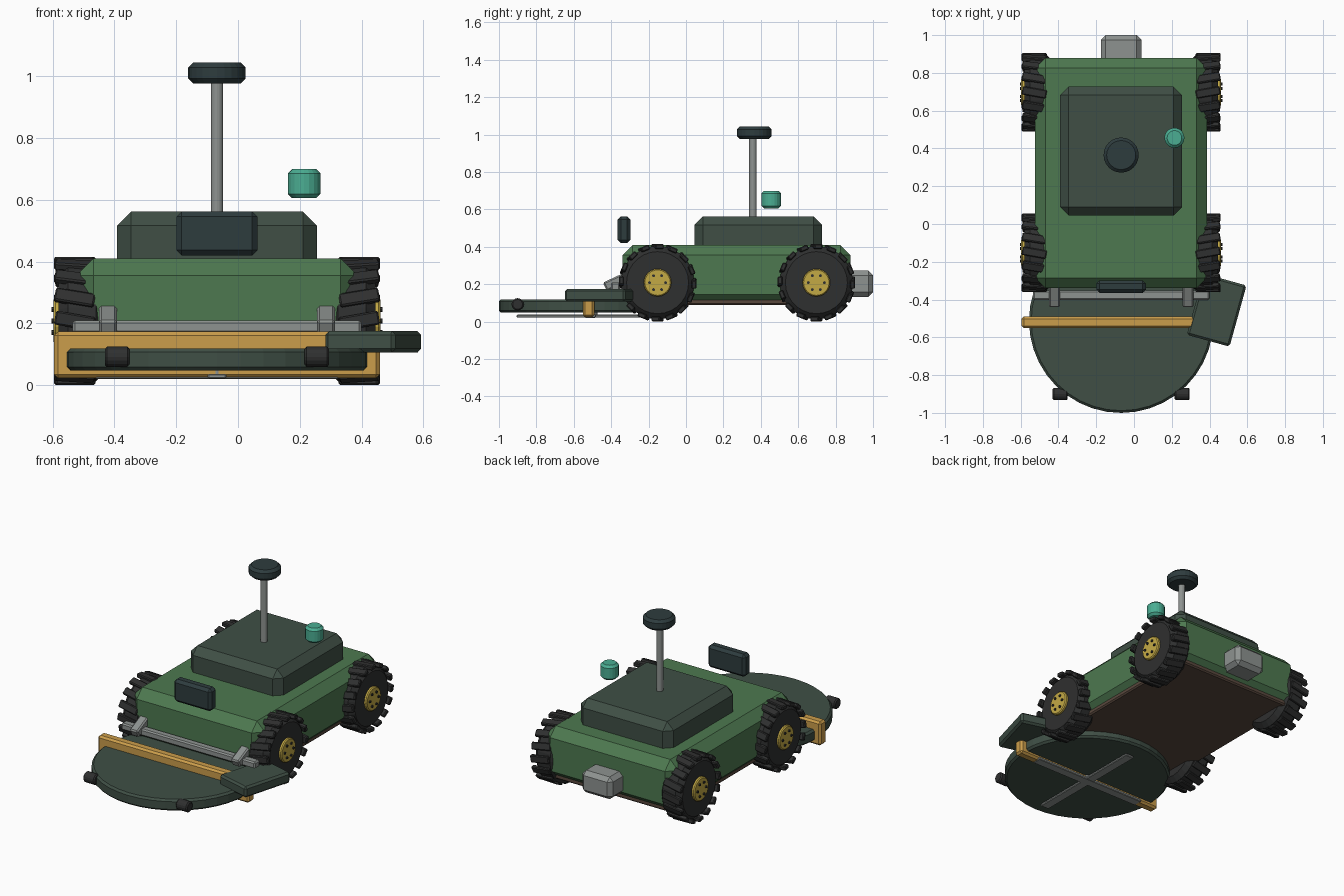
import bpy, bmesh
from math import pi, cos, sin, radians
from mathutils import Matrix, Vector

if "Cube" in bpy.data.objects:
    bpy.data.objects.remove(bpy.data.objects["Cube"])

CX = -0.068  # centre line of the machine


def mat(name, r, g, b):
    m = bpy.data.materials.new(name)
    m.diffuse_color = (r, g, b, 1)
    m.use_nodes = True
    m.node_tree.nodes["Principled BSDF"].inputs["Base Color"].default_value = m.diffuse_color
    return m


GREEN = mat("green_paint", 0.075, 0.19, 0.08)
DARK = mat("dark_green_paint", 0.05, 0.078, 0.06)
SLATE = mat("slate_plastic", 0.027, 0.045, 0.048)
RUBBER = mat("rubber", 0.028, 0.029, 0.029)
STEEL = mat("steel", 0.27, 0.29, 0.28)
AMBER = mat("amber_paint", 0.6, 0.34, 0.07)
GOLD = mat("gold_rim", 0.55, 0.4, 0.06)
TEAL = mat("teal_lens", 0.07, 0.42, 0.29)
BROWN = mat("brown_plate", 0.1, 0.065, 0.047)


def finish(name, bm, material, bevel=0):
    me = bpy.data.meshes.new(name)
    bm.to_mesh(me)
    bm.free()
    me.materials.append(material)
    ob = bpy.data.objects.new(name, me)
    bpy.context.collection.objects.link(ob)
    if bevel:
        b = ob.modifiers.new("bevel", "BEVEL")
        b.width, b.segments, b.limit_method = bevel, 1, "ANGLE"
        b.angle_limit = radians(40)
    return ob


def box(name, x, y, z, material, bevel=0):
    """Box from (min, max) ranges."""
    bm = bmesh.new()
    size = [r[1] - r[0] for r in (x, y, z)]
    bmesh.ops.create_cube(bm, size=1, matrix=Matrix.Diagonal((*size, 1)))
    ob = finish(name, bm, material, bevel)
    ob.location = [sum(r) / 2 for r in (x, y, z)]
    return ob


def add_cyl(bm, r, depth, centre, axis="Z", sides=24):
    rot = Matrix.Rotation(pi / 2, 4, "Y") if axis == "X" else Matrix()
    bmesh.ops.create_cone(bm, cap_ends=True, segments=sides, radius1=r, radius2=r,
                          depth=depth, matrix=Matrix.Translation(centre) @ rot)


def cyl(name, r, depth, centre, material, bevel=0, axis="Z", sides=24):
    bm = bmesh.new()
    add_cyl(bm, r, depth, (0, 0, 0), axis, sides)
    ob = finish(name, bm, material, bevel)
    ob.location = centre
    return ob


def wheel(label, side, y):
    z, R = 0.208, 0.208
    # tyre
    cyl(label + "_tyre", 0.196, 0.15, (CX + side * 0.437, y, z), RUBBER, 0.03, "X", 28)
    # slanted tread lugs
    bm = bmesh.new()
    n = 16
    for i in range(n):
        m = (Matrix.Rotation(2 * pi * i / n, 4, "X") @ Matrix.Translation((0, 0, R - 0.014))
             @ Matrix.Rotation(side * radians(10), 4, "Z") @ Matrix.Diagonal((0.13, 0.045, 0.026, 1)))
        bmesh.ops.create_cube(bm, size=1, matrix=m)
    finish(label + "_tread", bm, RUBBER, 0.005).location = (CX + side * 0.46, y, z)
    # rim and bolts
    cyl(label + "_rim", 0.074, 0.06, (CX + side * 0.499, y, z), GOLD, 0.006, "X")
    bm = bmesh.new()
    for i in range(6):
        a = 2 * pi * i / 6
        add_cyl(bm, 0.008, 0.02, (0, 0.043 * cos(a), 0.043 * sin(a)), "X", 8)
    finish(label + "_bolts", bm, RUBBER).location = (CX + side * 0.526, y, z)


# body, skid plate and hood
box("body", (CX - 0.455, CX + 0.455), (-0.34, 0.88), (0.09, 0.41), GREEN, 0.055)
box("skid_plate", (CX - 0.425, CX + 0.425), (-0.3, 0.85), (0.088, 0.13), BROWN, 0.008)
box("hood", (CX - 0.323, CX + 0.323), (0.045, 0.727), (0.36, 0.562), DARK, 0.045)
box("rear_hitch", (CX - 0.107, CX + 0.107), (0.8, 1.0), (0.132, 0.272), STEEL, 0.025)

# antenna, beacon and front sensor
cyl("mast", 0.02, 0.46, (CX, 0.358, 0.765), STEEL, 0, "Z", 16)
cyl("antenna_cap", 0.093, 0.068, (CX, 0.365, 1.01), SLATE, 0.016)
cyl("beacon", 0.053, 0.094, (0.214, 0.456, 0.652), TEAL, 0.014, "Z", 20)
box("front_sensor", (CX - 0.131, CX + 0.131), (-0.365, -0.298), (0.42, 0.562), SLATE, 0.017)

# wheels
for label, y in (("front", -0.152), ("rear", 0.697)):
    for word, side in (("left", -1), ("right", 1)):
        wheel(f"{label}_{word}_wheel", side, y)

# mower deck, guard bar and discharge chute
cyl("mower_deck", 0.488, 0.072, (CX, -0.512, 0.083), DARK, 0.012, "Z", 40)
box("guard_bar", (CX - 0.527, CX + 0.527), (-0.551, -0.49), (0.023, 0.173), AMBER, 0.012)
chute = box("discharge_chute", (0.32, 0.555), (-0.624, -0.288), (0.106, 0.175), DARK, 0.012)
chute.rotation_euler.z = radians(-15.5)

# crossed blades under the deck
box("blade_across", (CX - 0.393, CX + 0.393), (-0.542, -0.482), (0.02, 0.038), STEEL, 0.004)
box("blade_along", (CX - 0.03, CX + 0.03), (-0.905, -0.119), (0.021, 0.037), STEEL, 0.004)
cyl("blade_spindle", 0.04, 0.04, (CX, -0.512, 0.042), STEEL, 0, "Z", 16)

# lift bar with tilted arms, and deck rollers
box("lift_bar", (CX - 0.467, CX + 0.467), (-0.402, -0.352), (0.167, 0.21), STEEL, 0.008)
for word, side in (("left", -1), ("right", 1)):
    x = CX + side * 0.353
    arm = box(f"{word}_lift_arm", (x - 0.029, x + 0.029), (-0.44, -0.3), (0.19, 0.24), STEEL, 0.008)
    arm.rotation_euler.x = radians(25)
    cyl(f"{word}_deck_roller", 0.033, 0.08, (CX + side * 0.323, -0.9, 0.092), RUBBER, 0.007, "X", 16)
